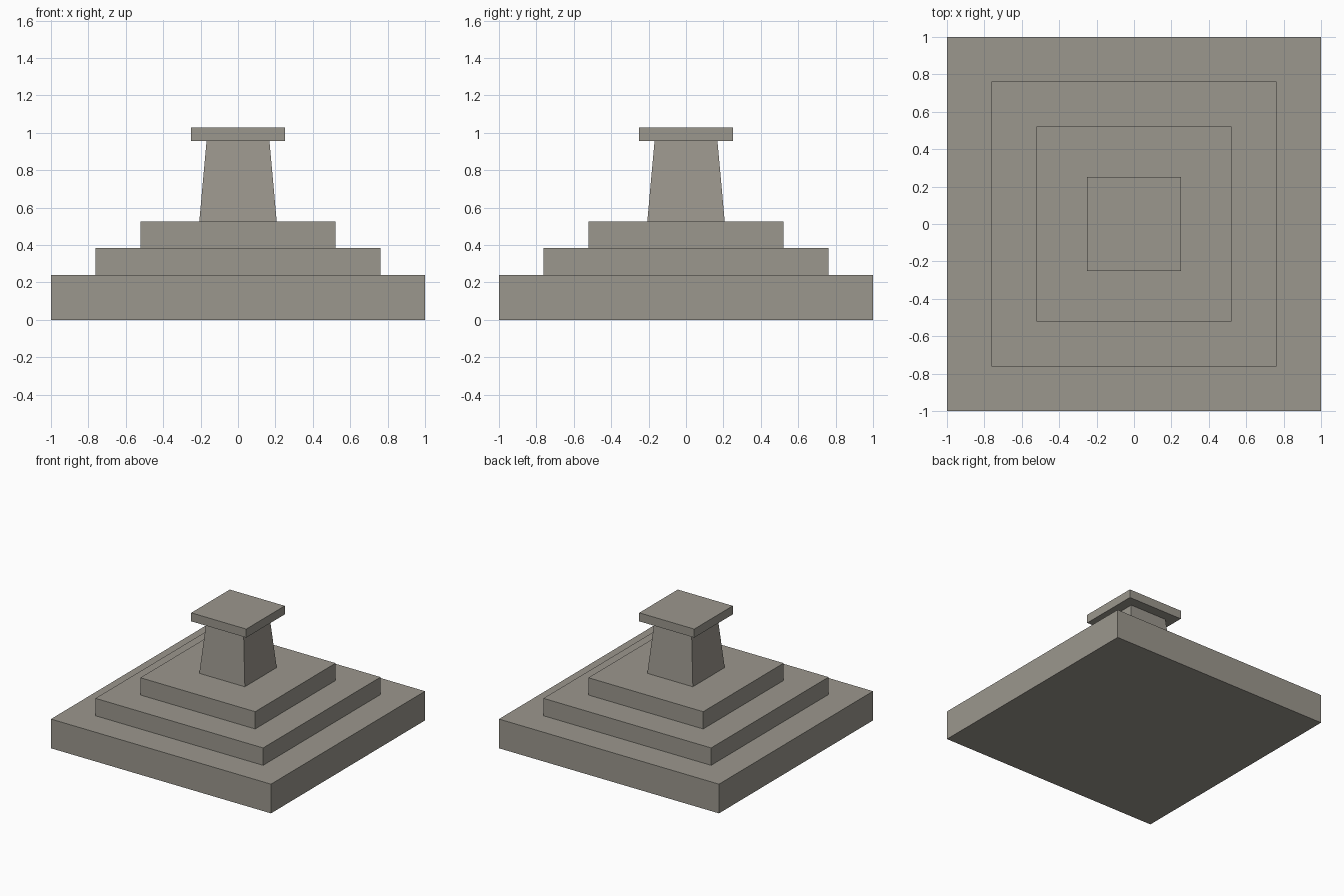
import bpy
import bmesh

cube = bpy.data.objects.get("Cube")
if cube:
    bpy.data.objects.remove(cube, do_unlink=True)

# Single stone colour
stone = bpy.data.materials.new("warm grey stone")
stone.use_nodes = True
colour = (0.33, 0.31, 0.27, 1.0)
stone.diffuse_color = colour
stone.node_tree.nodes["Principled BSDF"].inputs["Base Color"].default_value = colour


def square_block(name, z0, z1, half_bottom, half_top):
    """Square block from z0 to z1, optionally tapered."""
    bm = bmesh.new()
    bmesh.ops.create_cube(bm, size=2)
    for v in bm.verts:
        top = v.co.z > 0
        half = half_top if top else half_bottom
        v.co = (v.co.x * half, v.co.y * half, z1 if top else z0)
    mesh = bpy.data.meshes.new(name)
    bm.to_mesh(mesh)
    bm.free()
    mesh.materials.append(stone)
    obj = bpy.data.objects.new(name, mesh)
    bpy.context.collection.objects.link(obj)
    return obj


# Stepped base
square_block("bottom_step", 0, 0.24, 1, 1)
square_block("middle_step", 0.24, 0.383, 0.762, 0.762)
square_block("top_step", 0.383, 0.525, 0.522, 0.522)

# Tapered pillar and its cap slab
square_block("pillar", 0.525, 0.957, 0.207, 0.168)
square_block("cap_slab", 0.957, 1.027, 0.25, 0.25)
